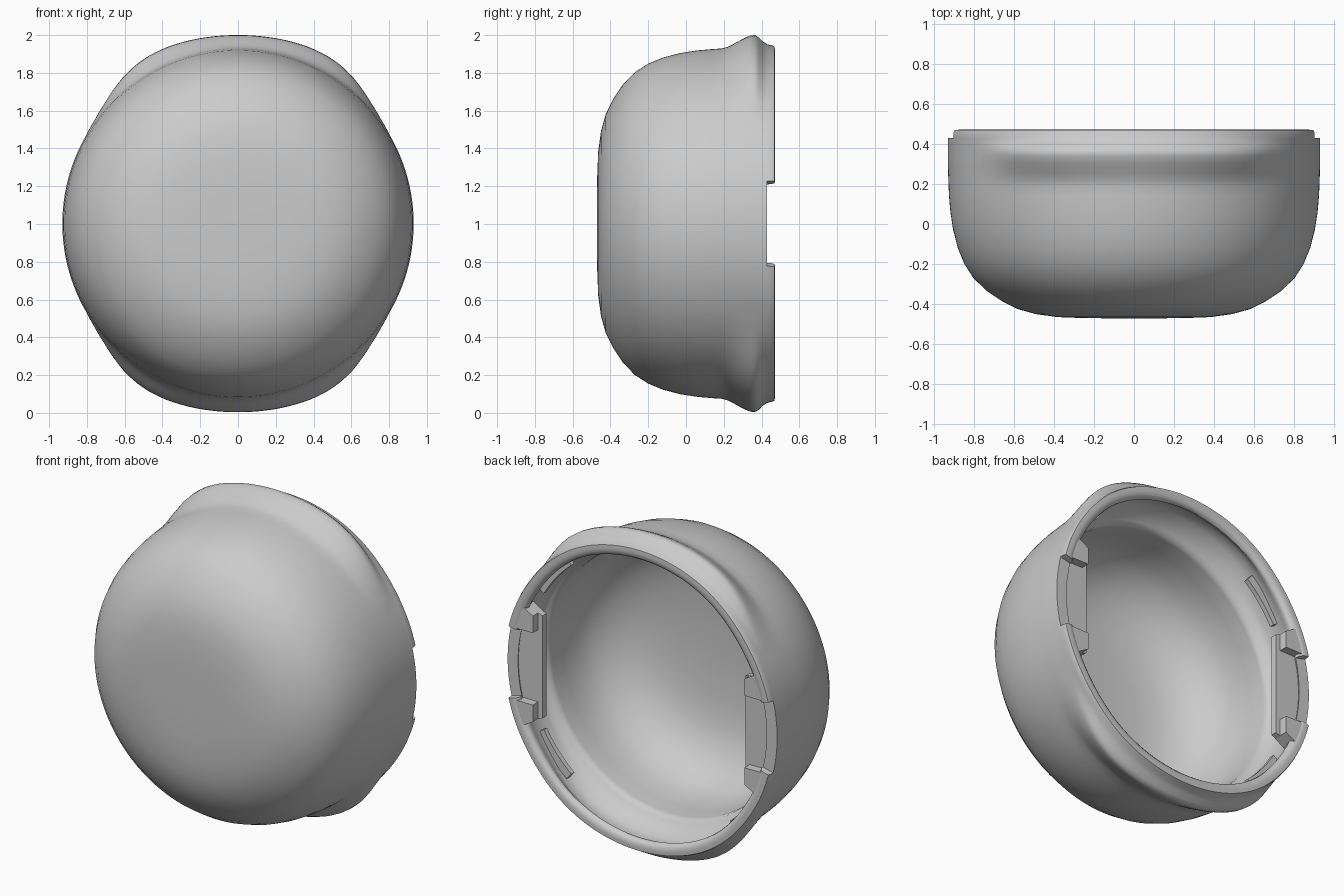
import bpy, bmesh
from math import sin, cos, radians, degrees, asin

if "Cube" in bpy.data.objects:
    bpy.data.objects.remove(bpy.data.objects["Cube"])

CZ = 1.002  # height of the shell axis (axis runs along y)


def lerp(x, pts):
    """Linear interpolation through (x, value) pairs."""
    if x <= pts[0][0]:
        return pts[0][1]
    for (a, u), (b, v) in zip(pts, pts[1:]):
        if x <= b:
            return u + (v - u) * (x - a) / (b - a)
    return pts[-1][1]


def finish(bm, name, angle=35):
    bmesh.ops.recalc_face_normals(bm, faces=bm.faces)
    me = bpy.data.meshes.new(name)
    bm.to_mesh(me)
    bm.free()
    ob = bpy.data.objects.new(name, me)
    bpy.context.collection.objects.link(ob)
    bpy.ops.object.select_all(action='DESELECT')
    ob.select_set(True)
    bpy.context.view_layer.objects.active = ob
    bpy.ops.object.shade_smooth_by_angle(angle=radians(angle))
    return ob


# flare of the rim: amount by angle away from vertical
FLARE = [(0, .068), (8, .070), (16, .074), (22, .077), (28, .076), (33, .069), (38, .056),
         (43, .038), (48, .021), (54, .007), (60, 0)]

# shell profile: (y, radius, flare weight), outside from the front to the rim, then inside
PROFILE = [(-.471, .12, 0), (-.470, .25, 0), (-.465, .38, 0), (-.450, .49, 0), (-.425, .58, 0),
           (-.385, .66, 0), (-.335, .735, 0), (-.27, .802, 0), (-.20, .847, 0), (-.12, .880, 0),
           (-.03, .903, 0), (.06, .917, 0), (.14, .924, 0), (.19, .926, .02), (.22, .927, .13),
           (.25, .928, .33), (.28, .929, .56), (.31, .93, .78), (.34, .93, .96), (.365, .93, 1),
           (.385, .93, .82), (.405, .93, .52), (.43, .93, .28), (.455, .93, .2), (.469, .924, .2),
           (.471, .90, .2), (.468, .878, .2), (.455, .862, .2), (.435, .858, .2), (.41, .868, .4),
           (.36, .882, .6), (.30, .88, .45), (.25, .872, .2), (.22, .862, 0), (.205, .845, 0),
           (.19, .825, 0), (.16, .82, 0), (.05, .822, 0), (-.08, .81, 0), (-.18, .78, 0),
           (-.27, .715, 0), (-.34, .63, 0), (-.385, .51, 0), (-.41, .36, 0), (-.42, .15, 0)]

# side notches in the rim span 14 degrees either way of horizontal
angles = sorted([2.0 * i for i in range(180)] + [14.1, 165.9, 194.1, 345.9])


def build_shell():
    bm = bmesh.new()
    rings = []
    for y, r, w in PROFILE:
        ring = []
        for a in angles:
            elev = degrees(asin(abs(sin(radians(a)))))
            rr = r + lerp(90 - elev, FLARE) * w
            yy = min(y, .43) if elev < 14.05 else y
            ring.append(bm.verts.new((rr * cos(radians(a)), yy, CZ + rr * sin(radians(a)))))
        rings.append(ring)
    n = len(angles)
    for p, q in zip(rings, rings[1:]):
        for i in range(n):
            bm.faces.new((p[i], p[(i + 1) % n], q[(i + 1) % n], q[i]))
    # front cap and inner cap
    for ring, y in ((rings[0], -.472), (rings[-1], -.422)):
        c = bm.verts.new((0, y, CZ))
        for i in range(n):
            bm.faces.new((ring[i], ring[(i + 1) % n], c))
    return finish(bm, "cap_shell", 55)


def prism(name, pts, y0, y1):
    """Extrude an (x, z) outline, z measured from the axis, between two depths."""
    bm = bmesh.new()
    f = bm.faces.new([bm.verts.new((x, y0, CZ + z)) for x, z in pts])
    ext = bmesh.ops.extrude_face_region(bm, geom=[f])
    for v in ext["geom"]:
        if isinstance(v, bmesh.types.BMVert):
            v.co.y = y1
    return finish(bm, name)


def arc(r, a0, a1, n=8):
    return [(r * cos(radians(a0 + (a1 - a0) * i / n)), r * sin(radians(a0 + (a1 - a0) * i / n)))
            for i in range(n + 1)]


def flip(pts, sx, sz):
    return [(x * sx, z * sz) for x, z in pts]


build_shell()
for sx, side in ((1, "right"), (-1, "left")):
    # flat shelf with a straight inner edge
    shelf = arc(.905, -24, 24, 14) + [(.70, .32), (.70, -.32)]
    prism(f"side_shelf_{side}", flip(shelf, sx, 1), .375, .415)
    for sz, end in ((1, "upper"), (-1, "lower")):
        # raised clip block beside each notch
        block = arc(.905, 14.3, 25) + [(.73, .33), (.73, .225)]
        prism(f"clip_block_{side}_{end}", flip(block, sx, sz), .37, .468)
        # thin rib inside the rim channel
        rib = arc(.90, 30, 50) + arc(.85, 50, 30)
        prism(f"inner_rib_{side}_{end}", flip(rib, sx, sz), .32, .35)
